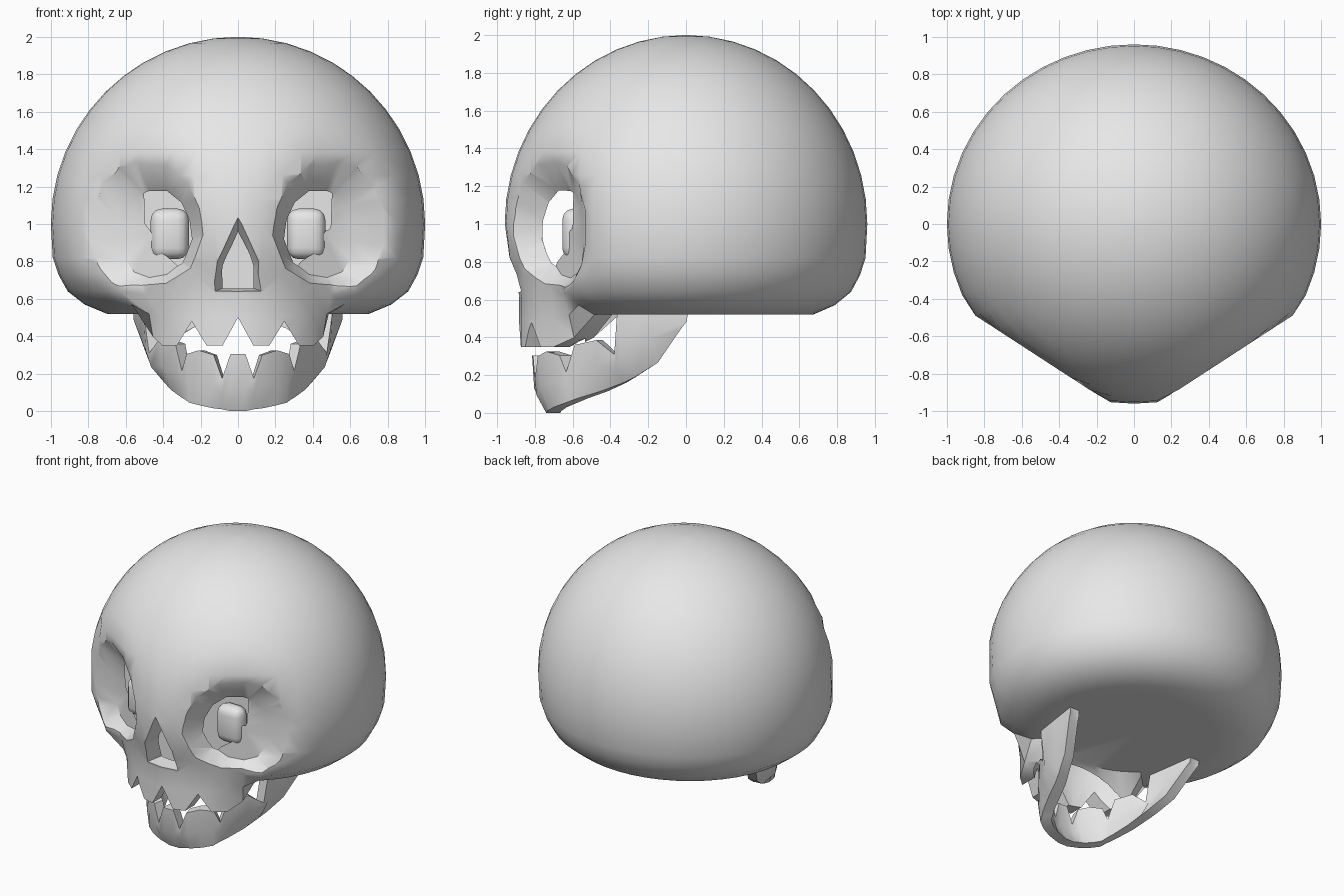
import bpy, bmesh
from math import sin, cos, radians, hypot
from mathutils import Vector

if "Cube" in bpy.data.objects:
    bpy.data.objects.remove(bpy.data.objects["Cube"], do_unlink=True)

bone = bpy.data.materials.new("bone_grey")
bone.use_nodes = True
bone.diffuse_color = (0.8, 0.8, 0.8, 1)
for node in bone.node_tree.nodes:
    if node.type == "BSDF_PRINCIPLED":
        node.inputs["Base Color"].default_value = (0.8, 0.8, 0.8, 1)

BACK_WALL = -0.535   # flat wall behind the face


def finish(name, bm):
    bmesh.ops.recalc_face_normals(bm, faces=bm.faces)
    mesh = bpy.data.meshes.new(name)
    bm.to_mesh(mesh)
    bm.free()
    mesh.materials.append(bone)
    obj = bpy.data.objects.new(name, mesh)
    bpy.context.collection.objects.link(obj)
    return obj


def loft(rings):
    """Closed solid through a list of equal rings, ends fanned to their middle."""
    bm = bmesh.new()
    loops = [[bm.verts.new(p) for p in ring] for ring in rings]
    n = len(loops[0])
    for a, b in zip(loops, loops[1:]):
        for i in range(n):
            j = (i + 1) % n
            bm.faces.new((a[i], a[j], b[j], b[i]))
    for loop in (loops[0], loops[-1]):
        mid = bm.verts.new(sum((v.co for v in loop), Vector()) / n)
        for i in range(n):
            bm.faces.new((loop[i], loop[(i + 1) % n], mid))
    return bm


def activate(obj):
    bpy.ops.object.select_all(action="DESELECT")
    obj.select_set(True)
    bpy.context.view_layer.objects.active = obj


def smooth(obj, angle=35):
    activate(obj)
    bpy.ops.object.shade_smooth_by_angle(angle=radians(angle))


def cut(obj, cutter):
    activate(obj)
    mod = obj.modifiers.new("cut", "BOOLEAN")
    mod.operation = "DIFFERENCE"
    mod.solver = "EXACT"
    mod.object = cutter
    bpy.ops.object.modifier_apply(modifier=mod.name)
    bpy.data.objects.remove(cutter, do_unlink=True)


# Profile rows: height, radius, height at the muzzle, muzzle influence
rows = [(2, 0.01, 2, 0)]
for i in range(11, -1, -1):
    a = radians(7.5 * i)
    rows.append((1 + sin(a), cos(a), 1 + sin(a), 0))
rows += [(0.82, 0.99, 0.82, 0.15), (0.73, 0.96, 0.73, 0.45), (0.64, 0.91, 0.62, 0.8),
         (0.57, 0.82, 0.5, 1), (0.52, 0.7, 0.35, 1)]


def head_solid(inset=0.0, squash=1.0, drop=0.0):
    """Dome with flattened temples and a muzzle, closed by a flat base."""
    rings = [[] for _ in range(len(rows) + 2)]
    for c in range(48):
        deg = c * 7.5
        dx, dy = sin(radians(deg)), -cos(radians(deg))
        off = min(deg, 360 - deg)
        t = min(max((44 - off) / 10, 0), 1)
        w = t * t * (3 - 2 * t)
        muzzle = 0.885 - 0.13 * (min(off, 45) / 41) ** 1.7
        for k, (z, r, zm, m) in enumerate(rows):
            r /= hypot(dx, dy / 0.96)
            if dy < 0:
                r = min(r, 0.872 / (0.545 * abs(dx) - 0.838 * dy))
            r = max(r + (muzzle - r) * m * w - inset, 0.01)
            z = 1 + (z + (zm - z) * w - 1) * squash
            if k == len(rows) - 1:
                z -= drop * w
            rings[k].append((r * dx, r * dy, z))
        rings[-2].append(((r - 0.13) * dx, (r - 0.13) * dy, z))
        r = 0.5 - inset
        rings[-1].append((r * dx, r * dy, 1 - 0.48 * squash))
    return loft(rings)


# Cranium with upper jaw, hollow behind the face
cranium = finish("cranium", head_solid())
bm = head_solid(0.1, 0.88, 0.25)
bmesh.ops.bisect_plane(bm, geom=bm.verts[:] + bm.edges[:] + bm.faces[:],
                       plane_co=(0, BACK_WALL, 0), plane_no=(0, 1, 0), clear_outer=True)
bmesh.ops.holes_fill(bm, edges=bm.edges[:], sides=0)
cut(cranium, finish("face_cavity", bm))

# Eye sockets, narrowing inward
socket = [(.187, .94), (.21, 1.08), (.27, 1.21), (.385, 1.31), (.545, 1.33), (.64, 1.31),
          (.74, 1.22), (.797, 1.08), (.797, .92), (.76, .785), (.68, .685), (.545, .64),
          (.385, .665), (.25, .76)]
for side in (-1, 1):
    outer_ring, inner_ring = [], []
    for x, z in socket:
        o = Vector((x, -0.91 + 0.62 * (x - 0.185), z))
        xi = 0.45 + (x - 0.49) * 0.66
        i = Vector((xi, -0.745 + 0.54 * (xi - 0.26), 0.95 + (z - 0.985) * 0.72))
        a, b = o + (o - i) * 0.7, i + (i - o) * 0.2
        b.y = min(b.y, BACK_WALL - 0.005)
        for p, ring in ((a, outer_ring), (b, inner_ring)):
            p.x *= side
            ring.append(p)
    cut(cranium, finish("socket_cutter", loft([outer_ring, inner_ring])))

# Nose opening
nose_out = [(0, 1.01), (.11, .8), (.145, .635), (-.145, .635), (-.11, .8)]
nose_in = [(0, .93), (.085, .78), (.1, .65), (-.1, .65), (-.085, .78)]
nose = []
for t in (-0.8, 1.4):
    nose.append([(a + (c - a) * t, -0.925 + 0.11 * t, b + (d - b) * t)
                 for (a, b), (c, d) in zip(nose_out, nose_in)])
cut(cranium, finish("nose_cutter", loft(nose)))

# Gaps between the upper teeth
for x, top in ((0, 0.5), (0.247, 0.48), (-0.247, 0.48)):
    prism = [[(x, y, top), (x + 0.11, y, 0.3), (x - 0.11, y, 0.3)] for y in (-1.2, -0.55)]
    cut(cranium, finish("tooth_gap_cutter", loft(prism)))
smooth(cranium)

# Lower jaw: top edge with teeth and bottom edge, from chin to hinge
jaw_top = [(0, -.815, .305), (.04, -.81, .305), (.085, -.8, .175), (.13, -.785, .3),
           (.21, -.74, .325), (.275, -.67, .305), (.3, -.635, .215), (.335, -.59, .36),
           (.42, -.475, .385), (.475, -.38, .31), (.505, -.365, .53), (.53, -.2, .53),
           (.56, .01, .53)]
jaw_low = [(0, -.74, 0), (.04, -.74, 0), (.085, -.735, .01), (.13, -.725, .015),
           (.2, -.7, .03), (.26, -.66, .045), (.28, -.62, .06), (.305, -.58, .075),
           (.36, -.45, .115), (.4, -.33, .16), (.425, -.27, .19), (.475, -.15, .265),
           (.54, -.03, .44)]


def jaw_section(top, low, side):
    top, low = Vector(top), Vector(low)
    mid = low.lerp(top, 0.85)
    mid.z = low.z + min(0.13, 0.5 * (top.z - low.z))
    outside = [low, mid, top]
    inside = []
    for p in reversed(outside):
        inward = Vector((-p.x, max(-0.25 - p.y, 0), 0)).normalized()
        inside.append(p + inward * 0.075)
    return [Vector((p.x * side, p.y, p.z)) for p in outside + inside]


pairs = list(zip(jaw_top, jaw_low))
sections = [jaw_section(t, l, -1) for t, l in reversed(pairs[1:])]
sections += [jaw_section(t, l, 1) for t, l in pairs]
smooth(finish("lower_jaw", loft(sections)))

# Pupils on the back wall of the sockets
for side, label in ((-1, "right"), (1, "left")):
    bm = bmesh.new()
    bmesh.ops.create_cube(bm, size=1)
    for v in bm.verts:
        v.co = Vector((v.co.x * 0.204 + side * 0.365, v.co.y * 0.13 - 0.59,
                       v.co.z * 0.27 + 0.947))
    bmesh.ops.bevel(bm, geom=bm.edges[:], offset=0.06, segments=3, profile=0.5,
                    affect="EDGES")
    smooth(finish(label + "_pupil", bm), 40)
